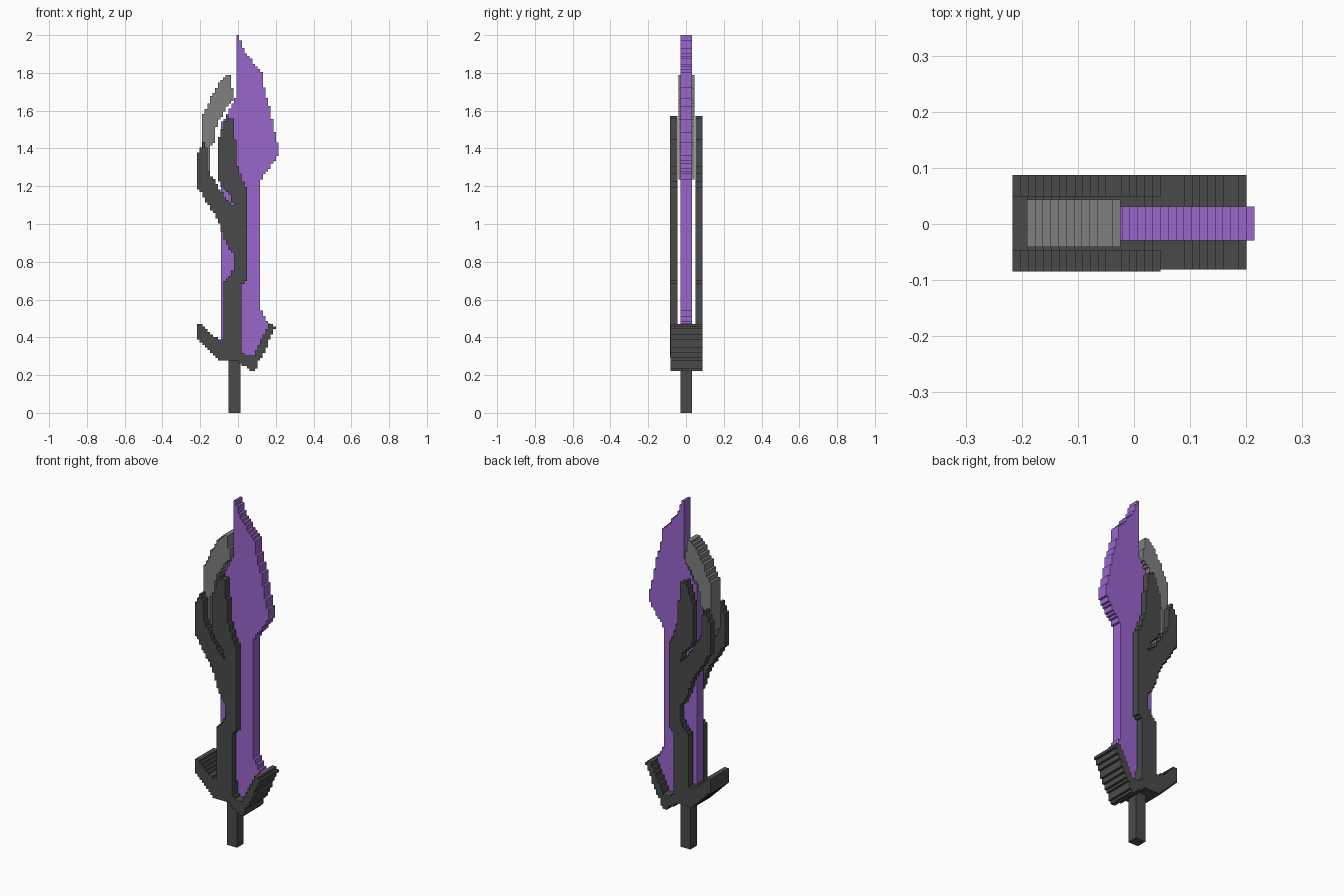
import bpy
import bmesh
import math

if "Cube" in bpy.data.objects:
    bpy.data.objects.remove(bpy.data.objects["Cube"], do_unlink=True)

CELL = 2 / 144  # size of one stair step


def make_material(name, rgb):
    mat = bpy.data.materials.new(name)
    mat.use_nodes = True
    color = (*rgb, 1.0)
    mat.diffuse_color = color
    mat.node_tree.nodes["Principled BSDF"].inputs["Base Color"].default_value = color
    return mat


purple = make_material("amethyst purple", (0.319, 0.133, 0.604))
grey = make_material("mid grey", (0.216, 0.216, 0.216))
dark = make_material("charcoal", (0.0685, 0.0685, 0.0685))


def inside(x, z, outline):
    """Even-odd test of a point against a closed outline."""
    hit = False
    for (x1, z1), (x2, z2) in zip(outline, outline[1:] + outline[:1]):
        if (z1 > z) != (z2 > z) and x < x1 + (z - z1) * (x2 - x1) / (z2 - z1):
            hit = not hit
    return hit


def stepped_plate(name, outline, x0, z0, y_front, y_back, mat):
    """Fill an outline with square cells on a grid through (x0, z0), then extrude it in y."""
    xs, zs = zip(*outline)
    cols = range(math.floor((min(xs) - x0) / CELL), math.ceil((max(xs) - x0) / CELL) + 1)
    rows = range(math.floor((min(zs) - z0) / CELL), math.ceil((max(zs) - z0) / CELL) + 1)
    bm = bmesh.new()
    corners = {}

    def corner(i, k):
        if (i, k) not in corners:
            corners[i, k] = bm.verts.new((x0 + i * CELL, y_front, z0 + k * CELL))
        return corners[i, k]

    for i in cols:
        for k in rows:
            if inside(x0 + (i + 0.5) * CELL, z0 + (k + 0.5) * CELL, outline):
                bm.faces.new([corner(i, k), corner(i + 1, k),
                              corner(i + 1, k + 1), corner(i, k + 1)])
    # Merge the flat cells, then give the plate its thickness
    bmesh.ops.dissolve_limit(bm, angle_limit=0.01, verts=bm.verts[:], edges=bm.edges[:])
    result = bmesh.ops.extrude_face_region(bm, geom=bm.faces[:])
    for v in result["geom"]:
        if isinstance(v, bmesh.types.BMVert):
            v.co.y = y_back
    bmesh.ops.recalc_face_normals(bm, faces=bm.faces[:])
    mesh = bpy.data.meshes.new(name)
    bm.to_mesh(mesh)
    bm.free()
    mesh.materials.append(mat)
    obj = bpy.data.objects.new(name, mesh)
    bpy.context.collection.objects.link(obj)
    return obj


# Blade: straight shaft with a leaf-shaped head
blade = [
    (-.008, 2.0), (.008, 2.0), (.022, 1.94), (.05, 1.895), (.098, 1.83), (.124, 1.80),
    (.135, 1.735), (.15, 1.667), (.167, 1.62), (.183, 1.54), (.198, 1.47), (.2145, 1.41),
    (.2145, 1.37), (.198, 1.345), (.177, 1.31), (.14, 1.265), (.119, 1.235),
    (.119, .545), (.14, .505), (.165, .48), (.18, .44), (.10, .30), (.02, .29),
    (-.092, .38), (-.092, 1.53), (-.071, 1.56), (-.05, 1.60), (-.032, 1.64), (-.008, 1.67),
]
stepped_plate("blade", blade, .2145, 2.0, -.029, .031, purple)

# Curved grey spike beside the blade
spike = [
    (-.066, 1.79), (-.044, 1.79), (-.044, 1.745), (-.029, 1.72), (-.029, 1.66),
    (-.05, 1.635), (-.075, 1.585), (-.098, 1.56), (-.113, 1.52), (-.119, 1.47),
    (-.13, 1.42), (-.146, 1.405), (-.146, 1.235), (-.165, 1.235), (-.1905, 1.31),
    (-.1905, 1.575), (-.165, 1.61), (-.15, 1.665), (-.125, 1.70), (-.103, 1.74),
]
stepped_plate("side_spike", spike, -.1905, 1.79, -.041, .044, grey)

# Forked cover plates on both faces of the blade
fork = [
    (-.055, 1.572), (-.035, 1.56), (-.016, 1.545), (-.014, 1.34), (.003, 1.29),
    (.024, 1.235), (.041, 1.20), (.041, .70), (.014, .68), (.014, .30), (-.078, .30),
    (-.078, .68), (-.066, .705), (-.04, .73), (-.022, .76), (-.022, .84), (-.036, .86),
    (-.066, .90), (-.083, .945), (-.089, .98), (-.105, 1.015), (-.13, 1.06),
    (-.162, 1.11), (-.19, 1.16), (-.2165, 1.19), (-.2165, 1.375), (-.198, 1.395),
    (-.19, 1.435), (-.175, 1.435), (-.162, 1.39), (-.162, 1.295), (-.14, 1.255),
    (-.115, 1.215), (-.092, 1.18), (-.066, 1.135), (-.034, 1.105), (-.022, 1.105),
    (-.04, 1.145), (-.062, 1.18), (-.087, 1.20), (-.103, 1.235), (-.103, 1.445),
    (-.088, 1.49), (-.076, 1.54),
]
for name, y_front, y_back in (("front_fork", -.085, -.046), ("back_fork", .049, .087)):
    stepped_plate(name, fork, -.2165, 1.572, y_front, y_back, dark)

# Crossguard with two upswept arms
guard = [
    (-.2165, .471), (-.19, .471), (-.166, .435), (-.135, .41), (-.098, .385),
    (-.05, .381), (.014, .381), (.014, .333), (.035, .307), (.083, .31), (.105, .35),
    (.13, .40), (.15, .44), (.17, .475), (.185, .47), (.1985, .445), (.18, .415),
    (.156, .36), (.13, .30), (.105, .265), (.092, .224), (.062, .224), (.048, .24),
    (.018, .255), (.008, .27), (-.092, .27), (-.13, .307), (-.162, .34), (-.19, .37),
    (-.2165, .40),
]
stepped_plate("crossguard", guard, -.2165, .471, -.081, .087, dark)

# Square grip
bpy.ops.mesh.primitive_cube_add(size=1, location=(-.018, .001, .145))
grip = bpy.context.object
grip.name = "grip"
grip.scale = (.064, .06, .29)
bpy.ops.object.transform_apply(location=False, rotation=False, scale=True)
grip.data.materials.append(dark)
